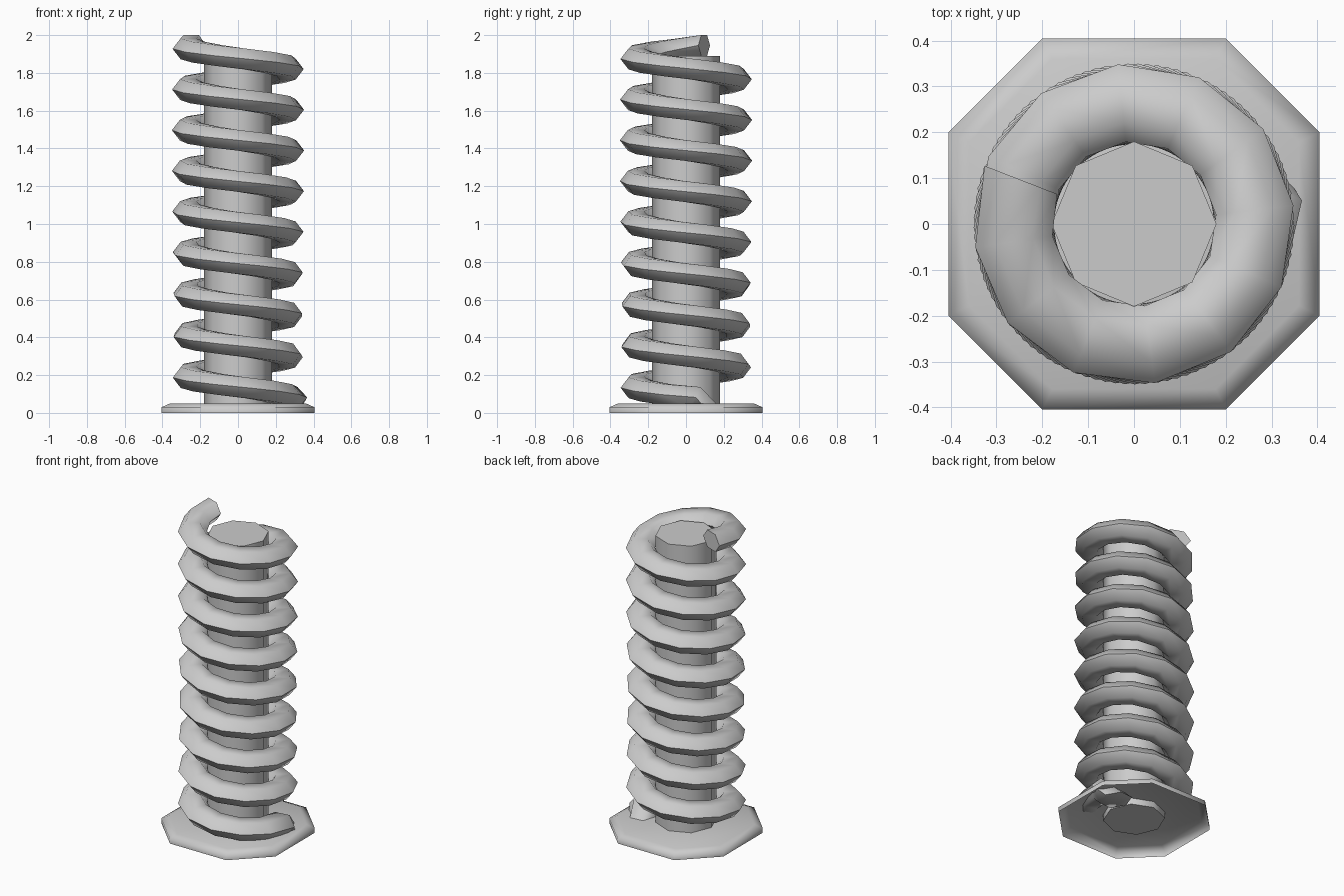
import bpy, bmesh, math
from mathutils import Vector

if "Cube" in bpy.data.objects:
    bpy.data.objects.remove(bpy.data.objects["Cube"])


def loft(name, rings, smooth, cap_start=True, cap_end=True):
    """Skin a list of closed point rings into one object."""
    bm = bmesh.new()
    vs = [[bm.verts.new(p) for p in ring] for ring in rings]
    n = len(vs[0])
    for a, b in zip(vs, vs[1:]):
        for i in range(n):
            j = (i + 1) % n
            bm.faces.new((a[i], a[j], b[j], b[i]))
    if cap_start:
        bm.faces.new(vs[0][::-1])
    if cap_end:
        bm.faces.new(vs[-1])
    bmesh.ops.recalc_face_normals(bm, faces=bm.faces)
    mesh = bpy.data.meshes.new(name)
    bm.to_mesh(mesh)
    bm.free()
    ob = bpy.data.objects.new(name, mesh)
    bpy.context.collection.objects.link(ob)
    bpy.ops.object.select_all(action='DESELECT')
    bpy.context.view_layer.objects.active = ob
    ob.select_set(True)
    bpy.ops.object.shade_smooth_by_angle(angle=math.radians(smooth))
    return ob


# base plate: square with cut corners, slanted rim, open underneath
def plate_ring(a, b, z):
    return [(a, -b, z), (a, b, z), (b, a, z), (-b, a, z),
            (-a, b, z), (-a, -b, z), (-b, -a, z), (b, -a, z)]


plate = loft("base_plate", [plate_ring(.405, .2, 0), plate_ring(.405, .2, .03),
                            plate_ring(.36, .178, .05)], 75, cap_start=False)
# an open shell needs its normals facing outwards
if plate.data.polygons[-1].normal.z < 0:
    plate.data.flip_normals()


# core rod: octagonal
def rod_ring(z):
    return [(.18 * math.cos(k * math.pi / 4), .18 * math.sin(k * math.pi / 4), z)
            for k in range(8)]


loft("core_rod", [rod_ring(0.01), rod_ring(1.89)], 50)


# spring: hexagonal wire wound clockwise upwards
def wire_ring(centre, out, up):
    return [centre + out * math.cos(k * math.pi / 3)
            + up * math.sin(k * math.pi / 3) / math.sin(math.pi / 3) for k in range(6)]


def radial(deg):
    return Vector((math.cos(math.radians(deg)), math.sin(math.radians(deg)), 0))


up = Vector((0, 0, .055))
# foot of the wire bends down into the plate
rings = [wire_ring(Vector((.235, .115, 0.002)), radial(5) * .085, radial(95) * .09),
         wire_ring(radial(8) * .275 + Vector((0, 0, .082)), radial(8) * .095,
                   up + radial(98) * .03)]
start, end, steps = 22, 8 * 360 + 201.3, 103
for i in range(steps + 1):
    t = start + (end - start) * i / steps
    r = radial(-t)
    rings.append(wire_ring(r * .265 + Vector((0, 0, .0838 + .2175 * t / 360)),
                           r * .085, up))
loft("spring_coil", rings, 72)
